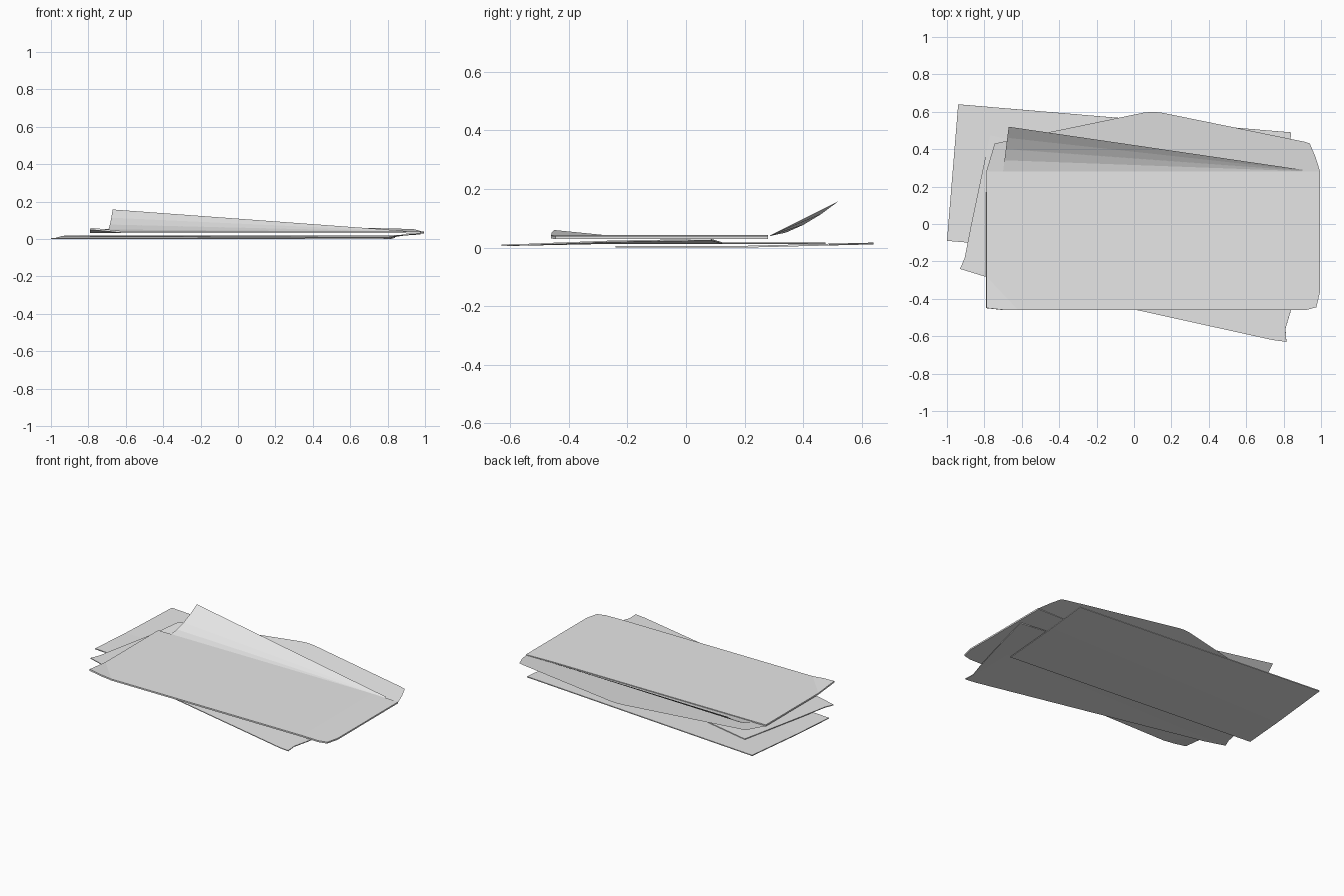
import bpy
import bmesh
from mathutils import Vector

cube = bpy.data.objects.get("Cube")
if cube:
    bpy.data.objects.remove(cube, do_unlink=True)

paper = bpy.data.materials.new("grey paper")
paper.use_nodes = True
GREY = (0.8, 0.8, 0.8, 1)
paper.diffuse_color = GREY
paper.node_tree.nodes["Principled BSDF"].inputs["Base Color"].default_value = GREY


def sheet(name, outline, height, thickness=0, creases=()):
    """Flat outline, creased along lines, lifted by height(x, y) and thickened upward."""
    bm = bmesh.new()
    bm.faces.new([bm.verts.new((x, y, 0)) for x, y in outline])
    for (x1, y1), (x2, y2) in creases:
        bmesh.ops.bisect_plane(bm, geom=bm.verts[:] + bm.edges[:] + bm.faces[:],
                               plane_co=Vector((x1, y1, 0)),
                               plane_no=Vector((y1 - y2, x2 - x1, 0)).normalized())
    bm.normal_update()
    for f in bm.faces:
        if f.normal.z < 0:
            f.normal_flip()
    for v in bm.verts:
        v.co.z = height(v.co.x, v.co.y)
    bmesh.ops.triangulate(bm, faces=bm.faces[:])
    mesh = bpy.data.meshes.new(name)
    bm.to_mesh(mesh)
    bm.free()
    mesh.materials.append(paper)
    obj = bpy.data.objects.new(name, mesh)
    bpy.context.collection.objects.link(obj)
    if thickness:
        mod = obj.modifiers.new("thickness", "SOLIDIFY")
        mod.thickness = thickness
        mod.offset = 1


# Lowest envelope, sealed, with its back edge lifted a little
sheet("bottom_envelope",
      [(-1, -0.09), (0.78, -0.24), (0.84, 0.49), (-0.94, 0.64)],
      lambda x, y: max(0, y - 0.2) * 0.025, 0.006, [((-1, 0.2), (1, 0.2))])


# Middle envelope, turned the other way, right end curling up
def middle_height(x, y):
    return 0.013 - 0.008 * max(0, -y - 0.25) / 0.38 + 0.012 * max(0, x - 0.8) / 0.18


sheet("middle_envelope",
      [(-0.93, -0.24), (-0.8, -0.28), (0.74, -0.62), (0.815, -0.63), (0.81, -0.56),
       (0.84, -0.46), (0.975, 0.085), (-0.77, 0.475), (-0.87, 0), (-0.905, -0.18)],
      middle_height, 0.005, [((0.8, -1), (0.8, 1)), ((-1, -0.25), (1, -0.25))])


# Top envelope pocket, front corner lifted
def pocket_height(x, y):
    lift = max(0, (-0.62 - x) / 0.17 + (-0.46 - y) / 0.18)
    side_drop = max(0, x - 0.8) * 0.02
    return 0.033 - side_drop + 0.018 * lift


sheet("top_envelope_pocket",
      [(-0.79, -0.45), (-0.7, -0.46), (0.92, -0.46), (0.975, -0.445), (0.995, -0.36),
       (0.995, 0.28), (-0.79, 0.28)],
      pocket_height, 0.01,
      [((0.8, -1), (0.8, 1)), ((-0.62, -0.46), (-0.79, -0.28))])

# Open flap behind the pocket
sheet("top_envelope_flap",
      [(-0.79, 0.28), (0.995, 0.28), (0.97, 0.36), (0.94, 0.43), (0.91, 0.44),
       (0.15, 0.595), (0.1, 0.6), (0.05, 0.595), (-0.7, 0.44), (-0.745, 0.43)],
      lambda x, y: 0.035 + 0.12 * (y - 0.28))


# Letter sliding out of the pocket, its creases fanning from the right end
def letter_height(x, y):
    along = (x + 0.67) / 1.638
    reach = 0.24 * (1 - along)
    rise = 0.12 * (1 - along)
    return 0.038 + rise * max(0, (y - 0.28) / reach) ** 1.6


fan = [((0.968, 0.28), (-0.67, 0.28 + 0.24 * t)) for t in (0, 0.25, 0.5, 0.75)]
sheet("letter",
      [(-0.67, 0.52), (-0.685, 0.4), (-0.7, 0.28), (-0.74, -0.1), (0.86, -0.33), (0.9, 0.29)],
      letter_height, creases=fan)
